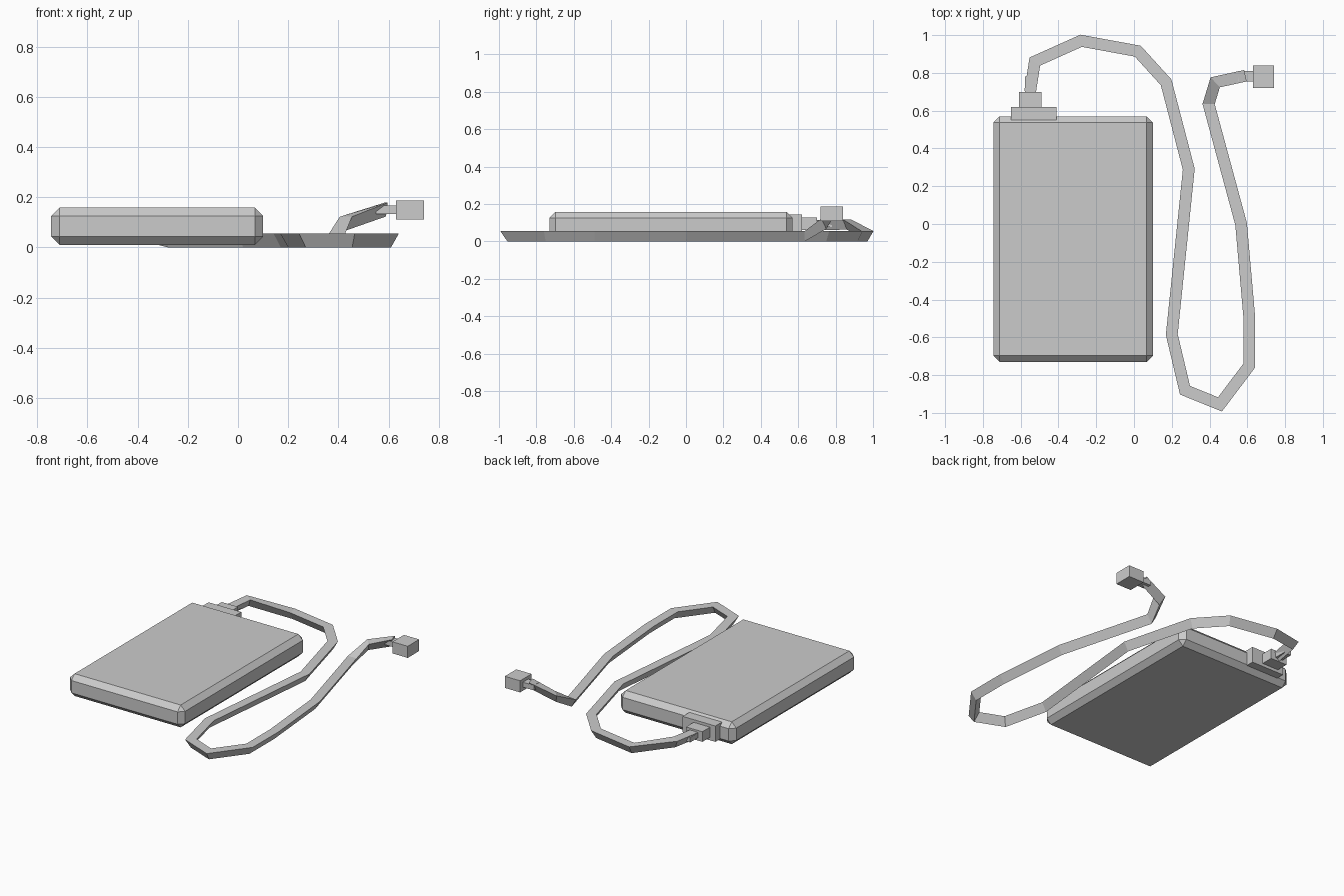
import bpy, bmesh
from mathutils import Vector

cube = bpy.data.objects.get("Cube")
if cube:
    bpy.data.objects.remove(cube, do_unlink=True)

GREY = (0.6, 0.6, 0.6, 1.0)
grey = bpy.data.materials.new("light grey plastic")
grey.use_nodes = True
grey.diffuse_color = GREY
grey.node_tree.nodes["Principled BSDF"].inputs["Base Color"].default_value = GREY


def add_object(name, bm):
    bmesh.ops.recalc_face_normals(bm, faces=bm.faces[:])
    mesh = bpy.data.meshes.new(name)
    bm.to_mesh(mesh)
    bm.free()
    mesh.materials.append(grey)
    obj = bpy.data.objects.new(name, mesh)
    bpy.context.collection.objects.link(obj)
    return obj


def box(name, low, high, chamfer=0):
    low, high = Vector(low), Vector(high)
    bm = bmesh.new()
    bmesh.ops.create_cube(bm, size=1)
    bmesh.ops.scale(bm, vec=high - low, verts=bm.verts[:])
    bmesh.ops.translate(bm, vec=(low + high) / 2, verts=bm.verts[:])
    if chamfer:
        bmesh.ops.bevel(bm, geom=bm.edges[:], offset=chamfer, segments=1,
                        affect='EDGES', profile=0.5)
    return add_object(name, bm)


def cable(name, path, half_width, depth):
    """Sweep a flat-topped triangle along the path, mitred at each bend."""
    points = [Vector(p) for p in path]
    bm = bmesh.new()
    rings = []
    for i, p in enumerate(points):
        before = points[max(i - 1, 0)]
        after = points[min(i + 1, len(points) - 1)]
        d_in = (p - before).to_2d() if i else (after - p).to_2d()
        d_out = (after - p).to_2d() if after != p else d_in
        d_in, d_out = d_in.normalized(), d_out.normalized()
        run = (d_in + d_out).normalized()
        side = Vector((-run.y, run.x, 0)) * half_width / run.dot(d_in)
        corners = (p + side, p - side, p - Vector((0, 0, depth)))
        rings.append([bm.verts.new(c) for c in corners])
    for a, b in zip(rings, rings[1:]):
        for k in range(3):
            n = (k + 1) % 3
            bm.faces.new((a[k], a[n], b[n], b[k]))
    bm.faces.new(rings[0])
    bm.faces.new(rings[-1])
    return add_object(name, bm)


# Chamfered drive case
box("drive_case", (-0.745, -0.73, 0.01), (0.10, 0.57, 0.158), 0.033)

# Stepped connector at the back of the case
box("case_connector_base", (-0.65, 0.55, 0.04), (-0.41, 0.62, 0.145))
box("case_connector_grip", (-0.61, 0.62, 0.06), (-0.49, 0.70, 0.127))
box("case_connector_neck", (-0.577, 0.70, 0.078), (-0.523, 0.78, 0.11))

# Looping cable
top = 0.055
cable("cable", [
    (-0.55, 0.70, 0.115), (-0.525, 0.86, 0.118), (-0.28, 0.97, top),
    (0.02, 0.915, top), (0.17, 0.75, top), (0.29, 0.29, top),
    (0.20, -0.585, top), (0.27, -0.88, top), (0.455, -0.955, top),
    (0.61, -0.75, top), (0.61, -0.49, top), (0.567, 0.0, top),
    (0.395, 0.635, top), (0.43, 0.75, 0.122), (0.59, 0.785, 0.178),
], 0.031, 0.055)

# Plug at the free end
box("plug_neck", (0.55, 0.755, 0.133), (0.63, 0.81, 0.166))
box("plug", (0.63, 0.72, 0.11), (0.742, 0.84, 0.187))
